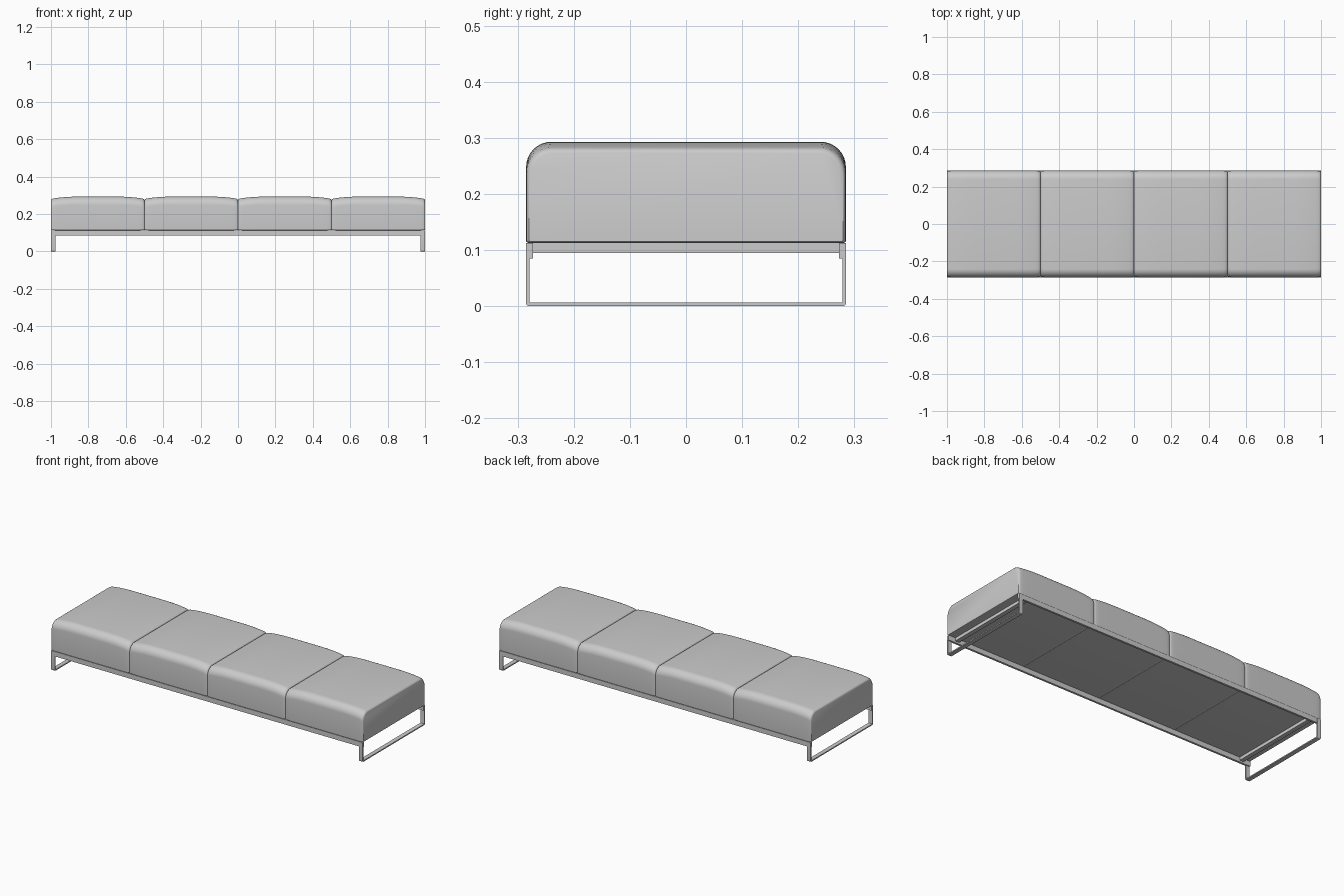
import bpy, bmesh, math

cube = bpy.data.objects.get("Cube")
if cube:
    bpy.data.objects.remove(cube, do_unlink=True)

grey = bpy.data.materials.new("plain grey")
grey.use_nodes = True
GREY = (0.6, 0.6, 0.6, 1)
grey.diffuse_color = GREY
grey.node_tree.nodes["Principled BSDF"].inputs["Base Color"].default_value = GREY

HALF_DEPTH = 0.285
SEAT_BASE = 0.113
SEAT_TOP = 0.293
WIDTH = 0.5


def finish(name, bm):
    bmesh.ops.recalc_face_normals(bm, faces=bm.faces)
    mesh = bpy.data.meshes.new(name)
    bm.to_mesh(mesh)
    bm.free()
    mesh.materials.append(grey)
    obj = bpy.data.objects.new(name, mesh)
    bpy.context.collection.objects.link(obj)
    return obj


def smooth(obj):
    bpy.ops.object.select_all(action='DESELECT')
    obj.select_set(True)
    bpy.context.view_layer.objects.active = obj
    bpy.ops.object.shade_smooth_by_angle(angle=math.radians(40))


def arc(cy, cz, r, start, steps=8):
    """Quarter circle in the YZ plane, counter-clockwise from start."""
    angles = [start + math.pi / 2 * i / steps for i in range(steps + 1)]
    return [(cy + r * math.cos(a), cz + r * math.sin(a)) for a in angles]


def rounded_section(half, low, high, r_low, r_high, steps=8):
    """Rounded rectangle with separate radii for bottom and top corners."""
    q = math.pi / 2
    return (arc(half - r_high, high - r_high, r_high, 0, steps)
            + arc(r_high - half, high - r_high, r_high, q, steps)
            + arc(r_low - half, low + r_low, r_low, 2 * q, steps)
            + arc(half - r_low, low + r_low, r_low, 3 * q, steps))


def loft(bm, sections):
    """Skin a list of (x, section) rings and return them as vertex rings."""
    rings = [[bm.verts.new((x, y, z)) for y, z in sec] for x, sec in sections]
    for a, b in zip(rings, rings[1:]):
        for i in range(len(a)):
            j = (i + 1) % len(a)
            bm.faces.new((a[i], a[j], b[j], b[i]))
    return rings


def cushion(name, cx):
    # Half stations: distance from centre, top drop, side inset
    half = [(0, 0, 0), (0.1, 0, 0), (0.15, 0.001, 0), (0.19, 0.004, 0),
            (0.22, 0.0075, 0), (0.236, 0.01, 0.0005), (0.243, 0.0125, 0.0015),
            (0.247, 0.0155, 0.003), (0.249, 0.02, 0.005)]
    stations = [(-x, d, s) for x, d, s in half[:0:-1]] + half
    sections = [(cx + x * WIDTH / 0.498,
                 rounded_section(HALF_DEPTH - s, SEAT_BASE + s * 0.4,
                                 SEAT_TOP - d, 0.004, 0.045))
                for x, d, s in stations]
    bm = bmesh.new()
    rings = loft(bm, sections)
    for ring in (rings[0], rings[-1]):
        bm.faces.new(ring)
    smooth(finish(name, bm))


def box(name, x, y, z):
    """Box from (min, max) ranges on each axis."""
    bm = bmesh.new()
    bmesh.ops.create_cube(bm, size=1)
    for v in bm.verts:
        v.co = [r[0] if c < 0 else r[1] for c, r in zip(v.co, (x, y, z))]
    return finish(name, bm)


def mirrored(side, a, b):
    return tuple(sorted((side * a, side * b)))


# Four upholstered seat cushions
for i in range(4):
    cushion(f"seat_cushion_{i + 1}", (i - 1.5) * WIDTH)

# Long rails below the front and back edges
for side, label in ((-1, "front"), (1, "back")):
    box(f"{label}_rail", (-1, 1), mirrored(side, 0.273, HALF_DEPTH), (0.085, SEAT_BASE))

for side, label in ((-1, "right"), (1, "left")):
    # Cross bar joining the rails, set in from the end
    box(f"{label}_cross_bar", mirrored(side, 0.93, 0.955), (-0.273, 0.273), (0.095, SEAT_BASE))

    # Flat-bar leg loop, open at the top, with rounded lower corners
    def leg_path(half, low, r):
        q = math.pi / 2
        return ([(-half, 0.111)] + arc(r - half, low + r, r, 2 * q, 5)
                + arc(half - r, low + r, r, 3 * q, 5) + [(half, 0.111)])

    outer = leg_path(HALF_DEPTH + 0.0005, 0, 0.007)
    inner = leg_path(HALF_DEPTH - 0.006, 0.0065, 0.002)
    bm = bmesh.new()
    a, b = loft(bm, [(x, outer + inner[::-1]) for x in mirrored(side, 0.975, 1.0)])
    n = len(a)
    for ring in (a, b):
        for i in range(n // 2 - 1):
            bm.faces.new((ring[i], ring[i + 1], ring[n - 2 - i], ring[n - 1 - i]))
    smooth(finish(f"{label}_leg_loop", bm))
